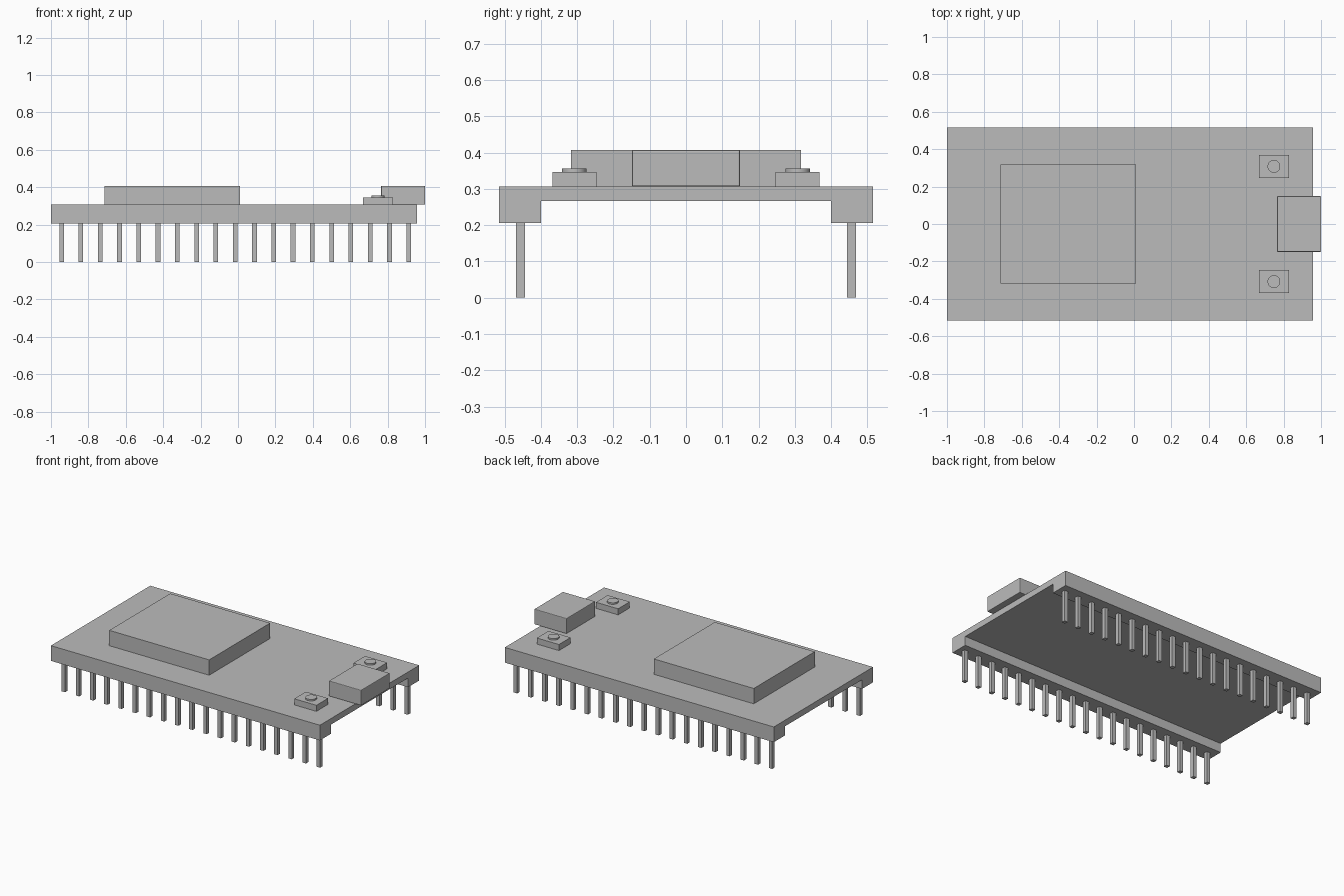
import bpy
import bmesh
from mathutils import Matrix, Vector

default = bpy.data.objects.get("Cube")
if default:
    bpy.data.objects.remove(default, do_unlink=True)

grey = bpy.data.materials.new("plain grey")
grey.use_nodes = True
COLOR = (0.5, 0.5, 0.5, 1)
grey.diffuse_color = COLOR
grey.node_tree.nodes["Principled BSDF"].inputs["Base Color"].default_value = COLOR


def finish(name, bm):
    mesh = bpy.data.meshes.new(name)
    bm.to_mesh(mesh)
    bm.free()
    mesh.materials.append(grey)
    obj = bpy.data.objects.new(name, mesh)
    bpy.context.collection.objects.link(obj)
    return obj


def add_box(bm, x, y, z):
    """Add a box spanning the (low, high) range on each axis."""
    spans = (x, y, z)
    centre = Vector([(a + b) / 2 for a, b in spans])
    size = [b - a for a, b in spans]
    bmesh.ops.create_cube(bm, size=1, matrix=Matrix.LocRotScale(centre, None, Vector(size)))


def box(name, x, y, z):
    bm = bmesh.new()
    add_box(bm, x, y, z)
    return finish(name, bm)


def mirrored(side, low, high):
    return tuple(sorted((side * low, side * high)))


LENGTH = (-1.0, 0.957)
HALF_WIDTH = 0.516
RAIL_BOTTOM, BOARD_BOTTOM, BOARD_TOP = 0.206, 0.266, 0.306

# Board and the large module on it
box("circuit_board", LENGTH, (-HALF_WIDTH, HALF_WIDTH), (BOARD_BOTTOM, BOARD_TOP))
box("main_module", (-0.715, 0.012), (-0.317, 0.317), (BOARD_TOP, 0.407))

# Connector overhanging the board's end
port = box("port_connector", (0.765, 1.0), (-0.149, 0.149), (BOARD_TOP, 0.407))
bevel = port.modifiers.new("soft_edges", 'BEVEL')
bevel.width = 0.004
bevel.segments = 2

for side, label in ((1, "back"), (-1, "front")):
    # Header rail
    box(label + "_header_rail", LENGTH, mirrored(side, 0.4, HALF_WIDTH), (RAIL_BOTTOM, BOARD_BOTTOM))

    # Row of pins
    bm = bmesh.new()
    count, first, last, half = 19, -0.943, 0.913, 0.0125
    for i in range(count):
        x = first + (last - first) * i / (count - 1)
        y = side * 0.456
        add_box(bm, (x - half, x + half), (y - half, y + half), (0, RAIL_BOTTOM))
    finish(label + "_header_pins", bm)

    # Push button with round cap
    box(label + "_button_base", (0.667, 0.828), mirrored(side, 0.247, 0.368), (BOARD_TOP, 0.346))
    bm = bmesh.new()
    bmesh.ops.create_cone(bm, cap_ends=True, segments=32, radius1=0.034, radius2=0.034, depth=0.01,
                          matrix=Matrix.Translation((0.748, side * 0.308, 0.351)))
    cap = finish(label + "_button_cap", bm)
    bpy.ops.object.select_all(action='DESELECT')
    cap.select_set(True)
    bpy.context.view_layer.objects.active = cap
    bpy.ops.object.shade_smooth_by_angle()
